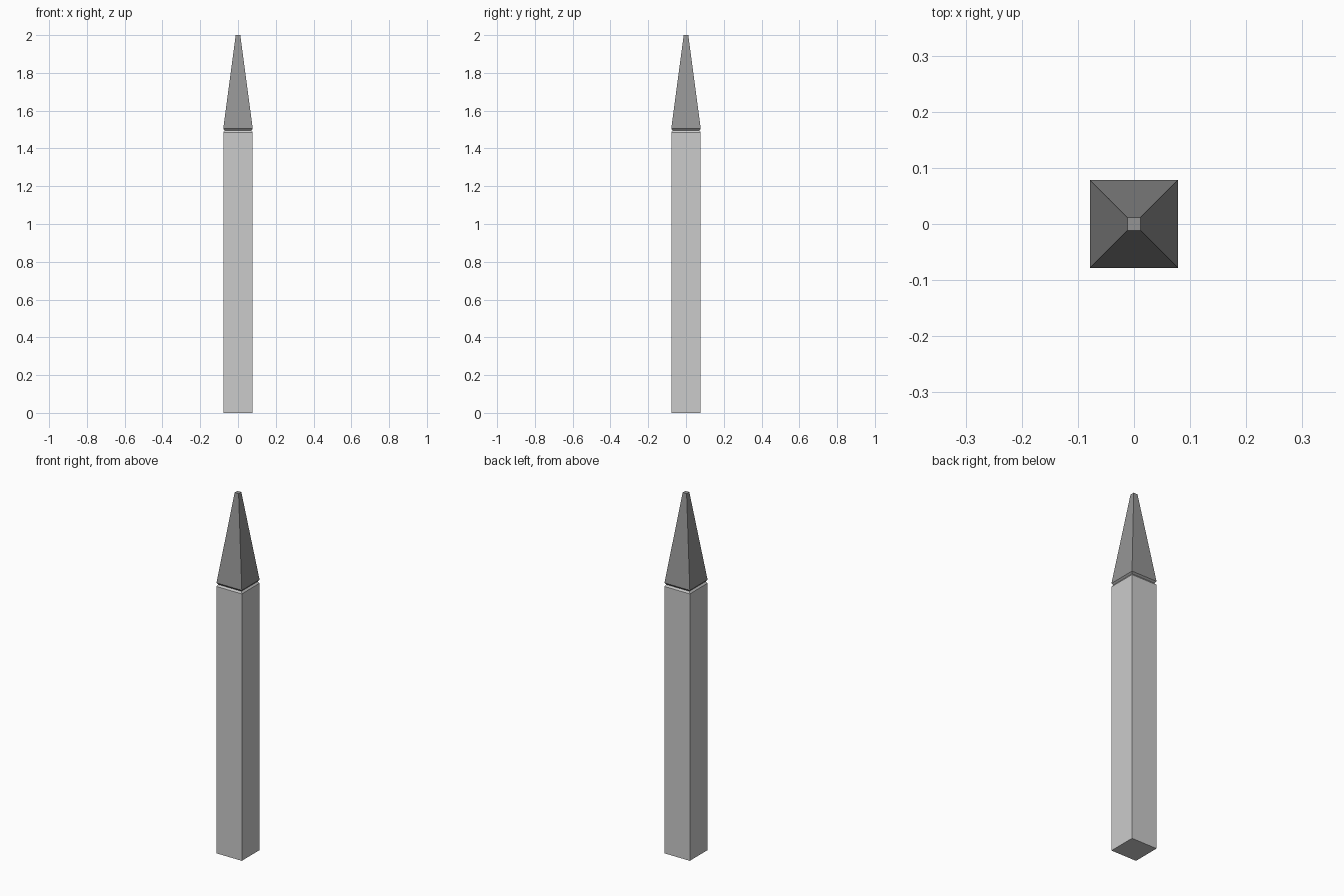
import bpy, bmesh

if "Cube" in bpy.data.objects:
    bpy.data.objects.remove(bpy.data.objects["Cube"])


def square_loft(name, sections):
    """Stack square cross-sections (half width, height) into a closed solid."""
    bm = bmesh.new()
    rings = [[bm.verts.new((sx * h, sy * h, z))
              for sx, sy in ((-1, -1), (1, -1), (1, 1), (-1, 1))]
             for h, z in sections]
    for lower, upper in zip(rings, rings[1:]):
        for i in range(4):
            j = (i + 1) % 4
            bm.faces.new((lower[i], lower[j], upper[j], upper[i]))
    bm.faces.new(rings[0][::-1])
    bm.faces.new(rings[-1])
    mesh = bpy.data.meshes.new(name)
    bm.to_mesh(mesh)
    bm.free()
    obj = bpy.data.objects.new(name, mesh)
    bpy.context.collection.objects.link(obj)
    return obj


# Square post with a chamfered top edge
square_loft("post", [(0.078, 0), (0.078, 1.485), (0.071, 1.495)])

# Dark tapered spike, chamfered where it meets the post
spike = square_loft("spike", [(0.071, 1.495), (0.078, 1.505), (0.012, 2.0)])
dark = bpy.data.materials.new("dark_grey")
dark.diffuse_color = (0.3, 0.3, 0.3, 1)
dark.use_nodes = True
dark.node_tree.nodes["Principled BSDF"].inputs["Base Color"].default_value = dark.diffuse_color
spike.data.materials.append(dark)
